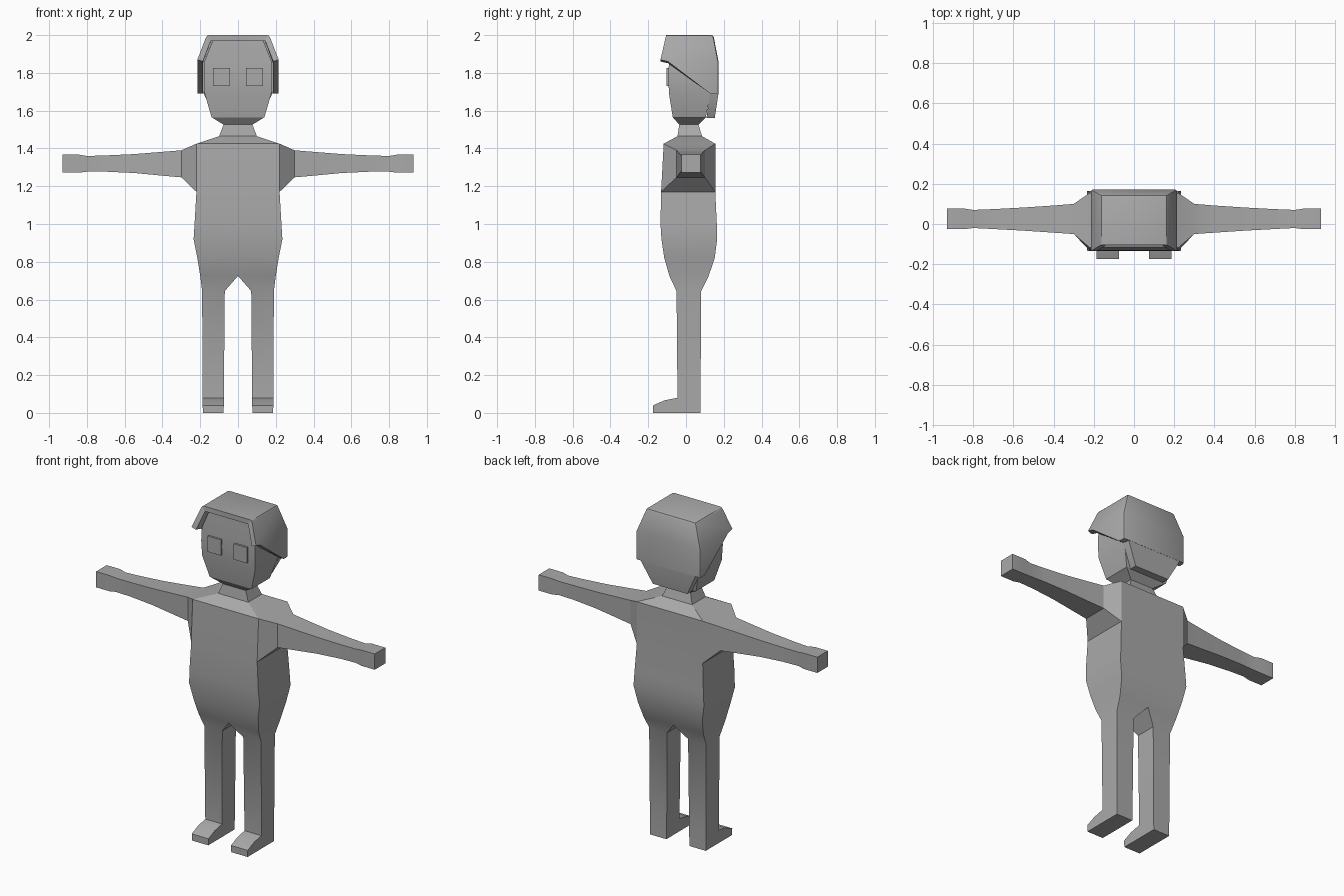
import bpy, bmesh

if "Cube" in bpy.data.objects:
    bpy.data.objects.remove(bpy.data.objects["Cube"])

grey = bpy.data.materials.new("plain_grey")
grey.diffuse_color = (0.4, 0.4, 0.4, 1)
grey.use_nodes = True
grey.node_tree.nodes["Principled BSDF"].inputs["Base Color"].default_value = grey.diffuse_color


def loft(bm, rings, skip=(), caps=(True, True)):
    """Join four-point rings with quads; skip holds (segment, side) openings."""
    loops = [[bm.verts.new(p) for p in ring] for ring in rings]
    for i, (a, b) in enumerate(zip(loops, loops[1:])):
        for s in range(4):
            if (i, s) not in skip:
                t = (s + 1) % 4
                bm.faces.new((a[s], a[t], b[t], b[s]))
    if caps[0]:
        bm.faces.new(loops[0])
    if caps[1]:
        bm.faces.new(loops[-1])


def flat(x0, x1, y0, y1, z):
    """Horizontal ring; sides run front, outer, back, inner."""
    return [(x0, y0, z), (x1, y0, z), (x1, y1, z), (x0, y1, z)]


def finish(bm, name, mirror=False, bevel=0, thickness=0):
    bmesh.ops.remove_doubles(bm, verts=bm.verts, dist=0.0005)
    bmesh.ops.recalc_face_normals(bm, faces=bm.faces)
    mesh = bpy.data.meshes.new(name)
    bm.to_mesh(mesh)
    bm.free()
    mesh.materials.append(grey)
    ob = bpy.data.objects.new(name, mesh)
    bpy.context.collection.objects.link(ob)
    if mirror:
        m = ob.modifiers.new("mirror", 'MIRROR')
        m.use_clip = True
    if bevel:
        b = ob.modifiers.new("soft_edges", 'BEVEL')
        b.width = bevel
        b.segments = 2
        b.limit_method = 'ANGLE'
        b.angle_limit = 0.6
    if thickness:
        s = ob.modifiers.new("shell", 'SOLIDIFY')
        s.thickness = thickness
        s.offset = -1
        s.use_even_offset = True
    bpy.ops.object.select_all(action='DESELECT')
    ob.select_set(True)
    bpy.context.view_layer.objects.active = ob
    bpy.ops.object.convert(target='MESH')
    bpy.ops.object.shade_smooth_by_angle(angle=0.52)
    return ob


# Body half: neck, torso and leg in one loft, open at the middle and arm socket
bm = bmesh.new()
rows = [
    flat(0, .075, -.035, .065, 1.53),
    flat(0, .10, -.045, .085, 1.465),
    flat(0, .22, -.118, .155, 1.425),
    flat(0, .22, -.132, .155, 1.17),
    flat(0, .23, -.135, .163, 1.00),
    flat(0, .235, -.13, .165, .92),
    flat(0, .215, -.115, .152, .82),
    flat(0, .20, -.088, .12, .725),
    flat(.07, .19, -.05, .08, .645),
    flat(.075, .187, -.045, .077, .08),
    flat(.077, .186, -.045, .077, 0),
]
openings = {(i, 3) for i in range(7)} | {(2, 1), (9, 0)}
loft(bm, rows, openings, caps=(False, True))

# Arm, lofted outwards from the shoulder socket
rings = [[(.22, -.132, 1.17), (.22, .155, 1.17), (.22, .155, 1.425), (.22, -.118, 1.425)]]
for x, y0, y1, z0, z1 in ((.30, -.05, .10, 1.247, 1.39), (.40, -.043, .092, 1.256, 1.382),
                          (.55, -.033, .082, 1.27, 1.37), (.70, -.025, .074, 1.277, 1.363),
                          (.80, -.02, .07, 1.277, 1.36), (.84, -.025, .076, 1.272, 1.367),
                          (.93, -.025, .076, 1.272, 1.367)):
    rings.append([(x, y0, z0), (x, y1, z0), (x, y1, z1), (x, y0, z1)])
loft(bm, rings, caps=(False, True))

# Foot, lofted forwards from the ankle
rings = [[(.077, y, 0), (.186, y, 0), (.187, y, z), (.075, y, z)]
         for y, z in ((-.045, .08), (-.115, .066), (-.174, .04))]
loft(bm, rings, caps=(False, True))
finish(bm, "body", mirror=True)

# Head
bm = bmesh.new()
loft(bm, [flat(-x, x, y0, y1, z) for x, y0, y1, z in (
    (.075, -.035, .065, 1.525), (.14, -.07, .105, 1.565), (.176, -.09, .13, 1.69),
    (.18, -.094, .135, 1.78), (.178, -.09, .135, 1.86), (.135, -.082, .115, 1.968))])
finish(bm, "head")

# Eyes
bm = bmesh.new()
loft(bm, [flat(.043, .132, -.103, -.085, z) for z in (1.73, 1.825)])
finish(bm, "eyes", mirror=True)

# Hair cap: half of an open shell, mirrored and thickened inwards
bm = bmesh.new()
pts = {
    "mid_front": (0, -.105, 2), "mid_back": (0, .145, 2),
    "top_front": (.165, -.105, 2), "top_back": (.165, .145, 2),
    "side_front": (.215, -.135, 1.87), "side_back": (.215, .172, 1.86),
    "fringe": (.215, -.095, 1.86), "lobe": (.215, .13, 1.69),
    "low_back": (.215, .172, 1.69), "mid_side": (0, .172, 1.86),
    "mid_low": (0, .172, 1.69),
}
v = {k: bm.verts.new(p) for k, p in pts.items()}
for names in ("mid_front top_front top_back mid_back",
              "top_front side_front fringe side_back top_back",
              "fringe lobe low_back side_back",
              "mid_back top_back side_back mid_side",
              "mid_side side_back low_back mid_low"):
    bm.faces.new([v[n] for n in names.split()])
finish(bm, "hair", mirror=True, bevel=.012, thickness=.03)

# Tapered hair over the nape
bm = bmesh.new()
loft(bm, [flat(-x, x, y0, y1, z) for x, y0, y1, z in (
    (.18, .128, .171, 1.70), (.18, .126, .171, 1.685), (.115, .108, .152, 1.56))])
finish(bm, "nape_hair")
